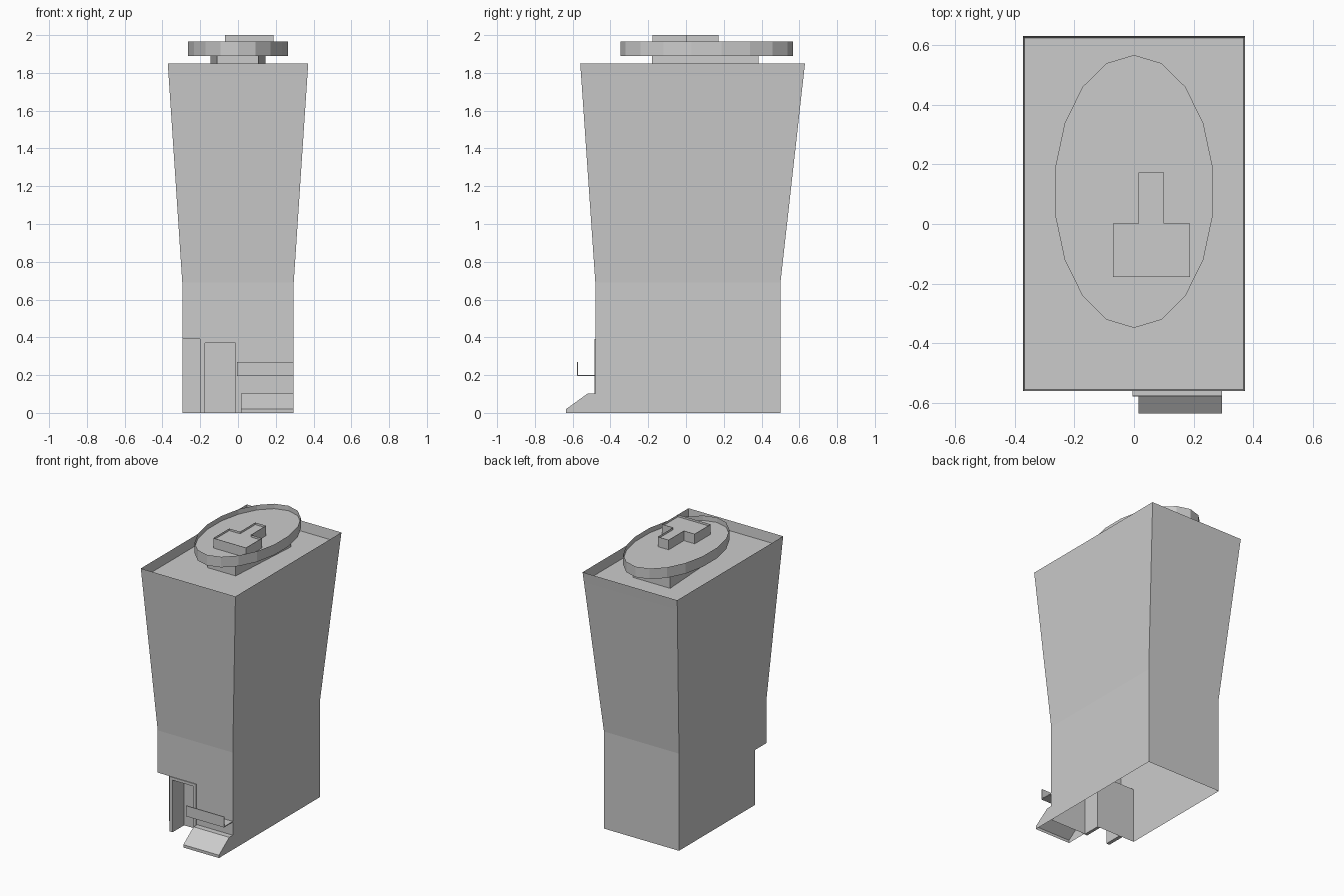
import bpy, math

if "Cube" in bpy.data.objects:
    bpy.data.objects.remove(bpy.data.objects["Cube"])


def make(name, verts, faces):
    mesh = bpy.data.meshes.new(name)
    mesh.from_pydata(verts, [], faces)
    mesh.update()
    obj = bpy.data.objects.new(name, mesh)
    bpy.context.collection.objects.link(obj)
    return obj


def skin(name, loops, caps=()):
    """Join matching point loops with quads; cap the loops listed in caps."""
    n = len(loops[0])
    verts = [p for loop in loops for p in loop]
    faces = []
    for k in range(len(loops) - 1):
        a, b = k * n, (k + 1) * n
        faces += [(a + i, a + (i + 1) % n, b + (i + 1) % n, b + i) for i in range(n)]
    for c in caps:
        idx = [c * n + i for i in range(n)]
        faces.append(idx[::-1] if c == 0 else idx)
    return make(name, verts, faces)


def level(plan, z):
    return [(x, y, z) for x, y in plan]


def rect(x0, x1, y0, y1):
    return [(x0, y0), (x1, y0), (x1, y1), (x0, y1)]


def slab(name, plan, z0, z1):
    return skin(name, [level(plan, z0), level(plan, z1)], (0, 1))


def tray(name, plan, z0, floor, z1):
    """Closed underneath, open on top, with a sunken floor inside a thin rim."""
    return skin(name, [level(plan, z) for z in (z0, floor, z1)], (0, 1))


# Tower: open base with a corner notch, then flared body with sunken roof
base = [(-.295, .5), (-.295, -.355), (.01, -.355), (.01, -.48), (.295, -.48), (.295, .5)]
skin("tower_base", [level(base, 0), level(base, .39)])
low = rect(-.295, .295, -.48, .5)
skin("tower_body", [level(low, .39), level(low, .69),
                    level(rect(-.367, .367, -.555, .622), 1.78),
                    level(rect(-.372, .372, -.56, .63), 1.85)], (2,))
make("notch_ceiling", level(rect(-.295, .01, -.48, -.355), .39), [(3, 2, 1, 0)])

# Door frame standing in the notch
frame = [(-.2, 0), (-.175, 0), (-.175, .37), (-.012, .37),
         (-.012, 0), (.01, 0), (.01, .39), (-.2, .39)]
skin("door_frame", [[(x, y, z) for x, z in frame] for y in (-.485, -.356)], (0, 1))

# Shelf with upturned lip
shelf = [(-.48, .195), (-.578, .195), (-.578, .27), (-.572, .27), (-.572, .201), (-.48, .201)]
skin("window_shelf", [[(x, y, z) for y, z in shelf] for x in (.295, -.005)], (0, 1))

# Sloped step under the shelf, open underneath
step = [(-.48, 0), (-.635, 0), (-.635, .02), (-.52, .103), (-.48, .103)]
sides = [(x, y, z) for x in (.295, .015) for y, z in step]
make("sloped_step", sides, [(0, 1, 2, 3, 4), (9, 8, 7, 6, 5)] +
     [(i, i + 5, i + 6, i + 1) for i in (1, 2, 3)])

# Rooftop: tapered pedestal, oval tray and raised T-shaped block
slab("roof_pedestal", [(-.112, -.18), (.108, -.18), (.145, .385), (-.145, .385)], 1.78, 1.89)
oval = [(-.268 * math.sin(math.tau * i / 18), .109 + .457 * math.cos(math.tau * i / 18))
        for i in range(18)]
tray("roof_oval", oval, 1.89, 1.93, 1.965)
tee = [(-.07, -.177), (.187, -.177), (.187, .002), (.1, .002),
       (.1, .173), (.015, .173), (.015, .002), (-.07, .002)]
tray("roof_tee", tee, 1.93, 1.985, 2.0)
